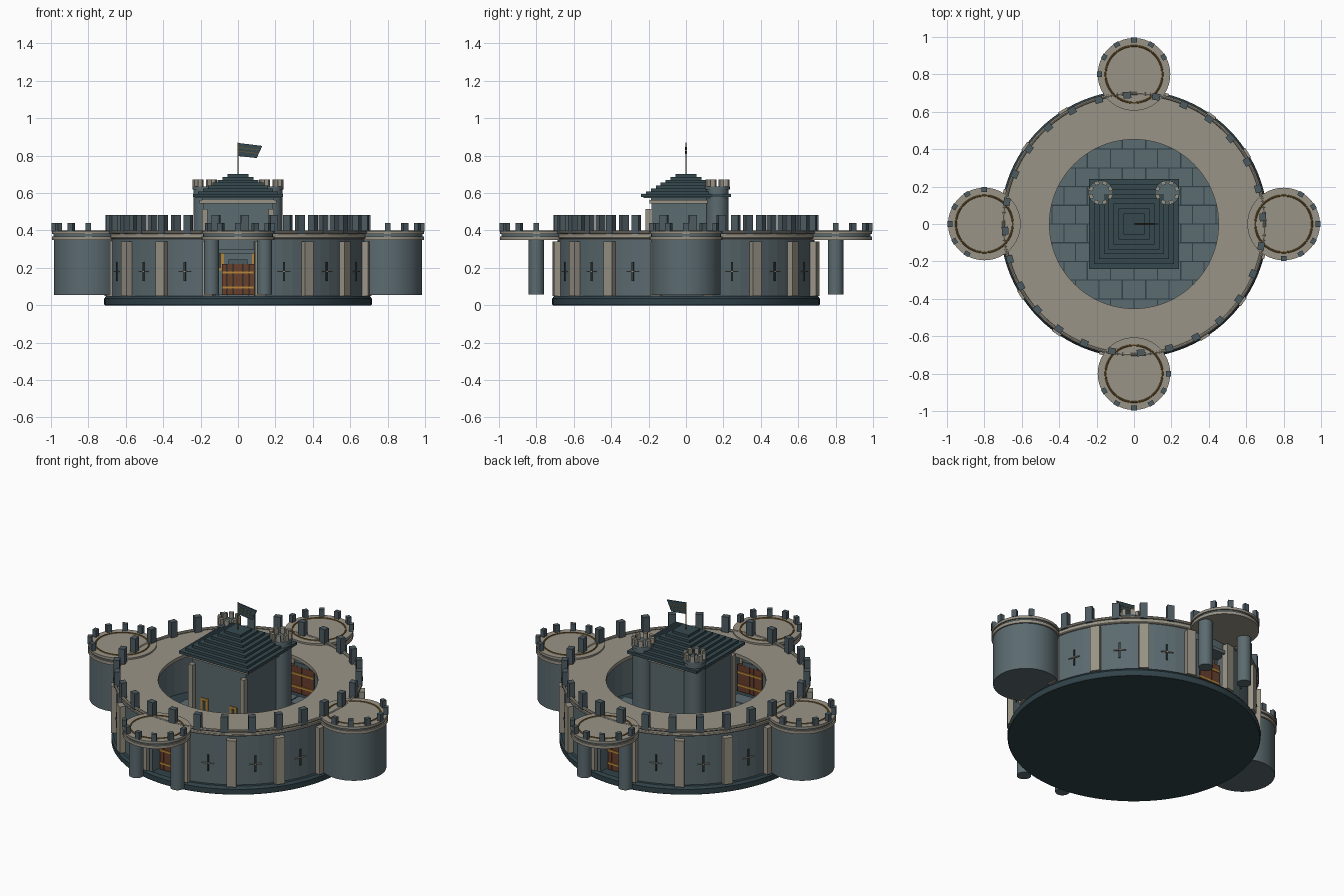
import bpy, bmesh, math
from math import sin, cos, pi, radians
from mathutils import Matrix, Vector

if "Cube" in bpy.data.objects:
    bpy.data.objects.remove(bpy.data.objects["Cube"])


def mat(name, c):
    m = bpy.data.materials.new(name)
    m.diffuse_color = (*c, 1)
    m.use_nodes = True
    m.node_tree.nodes["Principled BSDF"].inputs["Base Color"].default_value = m.diffuse_color
    return m


SLATE = mat("slate stone", (.105, .145, .16))
MERLON = mat("dark slate", (.075, .105, .12))
MORTAR = mat("mortar shadow", (.035, .05, .056))
BASE = mat("base teal", (.03, .055, .066))
ROOF = mat("roof teal", (.035, .066, .078))
SAND = mat("sandstone", (.32, .295, .24))
WOOD = mat("door wood", (.14, .05, .025))
GOLD = mat("gold trim", (.46, .24, .04))
TRIM = mat("bronze ring", (.2, .11, .025))


def make(name, bm, *mats):
    me = bpy.data.meshes.new(name)
    bm.to_mesh(me)
    bm.free()
    for m in mats:
        me.materials.append(m)
    ob = bpy.data.objects.new(name, me)
    bpy.context.collection.objects.link(ob)
    return ob


def add_box(bm, c, s, rot=0):
    M = Matrix.Translation(c) @ Matrix.Rotation(rot, 4, 'Z') @ Matrix.Diagonal((*s, 1))
    bmesh.ops.create_cube(bm, size=1, matrix=M)


def box(name, c, s, m, rot=0):
    bm = bmesh.new()
    add_box(bm, c, s, rot)
    return make(name, bm, m)


def boxes(name, items, m):
    bm = bmesh.new()
    for it in items:
        add_box(bm, *it)
    return make(name, bm, m)


def cyl(name, x, y, r, z0, z1, m, n=48):
    bm = bmesh.new()
    bmesh.ops.create_cone(bm, cap_ends=True, segments=n, radius1=r, radius2=r, depth=z1 - z0,
                          matrix=Matrix.Translation((x, y, (z0 + z1) / 2)))
    return make(name, bm, m)


def lathe(name, prof, m, x=0, y=0, n=96):
    """Revolve a closed (r, z) profile."""
    bm = bmesh.new()
    rings = [[bm.verts.new((x + r * cos(2 * pi * i / n), y + r * sin(2 * pi * i / n), z))
              for r, z in prof] for i in range(n)]
    k = len(prof)
    for i in range(n):
        a, b = rings[i], rings[(i + 1) % n]
        for j in range(k):
            bm.faces.new((a[j], b[j], b[(j + 1) % k], a[(j + 1) % k]))
    bmesh.ops.recalc_face_normals(bm, faces=bm.faces)
    return make(name, bm, m)


def torus(name, R, r, z, m, x=0, y=0, n=96):
    return lathe(name, [(R + r * cos(a * pi / 4), z + r * sin(a * pi / 4)) for a in range(8)], m, x, y, n)


def polar(r, deg, z):
    return Vector((r * cos(radians(deg)), r * sin(radians(deg)), z))


# Base plinth
lathe("base_plinth", [(0, 0), (.712, 0), (.716, .006), (.716, .035), (.705, .05), (0, .05)], BASE)

# Courtyard paving: staggered thin tiles
tiles = []
for j in range(-6, 6):
    for i in range(-5, 6):
        c = Vector(((i + .5 * (j % 2)) * .125, (j + .5) * .1, .053))
        if c.length < .56:
            tiles.append((c, (.119, .094, .008)))
boxes("courtyard_tiles", tiles, SLATE)


# Ring wall: brick faces inset on the outer and inner shells, gates left open
def brick_shell(name, r, sign, n=72, rows=7, z0=.05, z1=.37):
    bm = bmesh.new()
    h = (z1 - z0) / rows
    V = [[bm.verts.new(polar(r, 360 * i / n, z0 + h * j)) for j in range(rows + 1)] for i in range(n)]
    for i in range(n):
        cx = r * cos(2 * pi * (i + .5) / n)
        for j in range(rows):
            if abs(cx) < .1 and j < 5:
                continue
            q = [V[i][j], V[(i + 1) % n][j], V[(i + 1) % n][j + 1], V[i][j + 1]]
            bm.faces.new(q if sign > 0 else q[::-1])
    rim = bmesh.ops.inset_individual(bm, faces=bm.faces[:], thickness=.004, depth=.006)["faces"]
    for f in rim:
        f.material_index = 1
    make(name, bm, SLATE, MORTAR)


brick_shell("wall_outer_bricks", .687, 1)
brick_shell("wall_inner_bricks", .625, -1)

# Wall walk and rim bands
lathe("wall_walk", [(.452, .365), (.695, .365), (.695, .386), (.452, .386)], SAND)
torus("wall_rim", .698, .009, .391, SAND)
torus("wall_lower_band", .692, .007, .362, SAND)

# Wall battlements, buttresses and arrow slits
boxes("wall_merlons", [(polar(.69, 3 + i * 360 / 28, .432), (.035, .042, .1), radians(3 + i * 360 / 28))
                       for i in range(28)], MERLON)
angs = [-13 - 22.5 * i for i in range(16)]
boxes("buttresses", [(polar(.7, a, .195), (.04, .055, .29), radians(a)) for a in angs], SAND)
mids = [a + 11.25 for a in angs if abs(cos(radians(a + 11.25))) > .25]
boxes("arrow_slits", [(polar(.693, a, .18), (.006, .01, .1), radians(a)) for a in mids], MORTAR)
boxes("arrow_slit_bars", [(polar(.695, a, .18), (.008, .07, .005), radians(a)) for a in mids], SAND)

# Front and back gates
for side, s in (("front", -1), ("back", 1)):
    boxes(side + "_gate_jambs", [((x * .112, s * .655, .165), (.022, .085, .23)) for x in (-1, 1)], SLATE)
    box(side + "_gate_lintel", (0, s * .655, .287), (.245, .085, .02), SLATE)
    boxes(side + "_door_planks", [((-.071 + .0285 * i, s * .64, .137), (.027, .022, .165))
                                  for i in range(6)], WOOD)
    boxes(side + "_door_straps", [((0, s * .64, z), (.172, .032, .012)) for z in (.095, .175)], GOLD)
    box(side + "_door_head", (0, s * .64, .232), (.1, .02, .025), MERLON)
    for x in (-.142, .142):
        cyl(side + "_porch_pillar", x, s * .8, .041, .058, .355, SLATE, 24)

# Side drum towers
for side, s in (("left", -1), ("right", 1)):
    cyl(side + "_tower_body", s * .8, 0, .185, .055, .36, SLATE, 64)

# Round platforms over towers and porches
for name, deg, lo in (("right", 0, -90), ("back", 90, -60), ("left", 180, -90), ("front", 270, -60)):
    c = polar(.8, deg, 0)
    cyl(name + "_cap_slab", c.x, c.y, .194, .35, .369, SAND, 64)
    cyl(name + "_cap_neck", c.x, c.y, .186, .369, .382, SLATE, 64)
    cyl(name + "_cap_top", c.x, c.y, .194, .38, .396, SAND, 64)
    torus(name + "_cap_ring", .152, .005, .396, TRIM, c.x, c.y, 64)
    items = []
    for k in range(6):
        a = deg + lo + 30 * k
        items.append((c + polar(.184, a, .417), (.025, .03, .046), radians(a)))
    boxes(name + "_cap_merlons", items, MERLON)

# Keep
box("keep_body", (0, 0, .305), (.37, .37, .51), SLATE)
box("keep_cornice", (0, 0, .553), (.41, .39, .018), SAND)
box("keep_upper_course", (0, 0, .57), (.385, .375, .02), MERLON)
boxes("keep_pilasters", [((x * .178, -.198, .285), (.03, .035, .46)) for x in (-1, 1)], SAND)
for x in (-.1, .1):
    box("keep_window_frame", (x, -.187, .25), (.05, .008, .13), GOLD)
    box("keep_window_slit", (x, -.19, .25), (.02, .008, .1), MORTAR)

# Stepped roof
for i in range(8):
    hw = .24 - .0262 * i
    box("roof_step", (0, 0, .586 + .0152 * i), (2 * hw, 2 * hw, .0165), ROOF)
boxes("roof_eave_lip", [((0, 0, .579), (.455, .455, .012))], MERLON)

# Rear turrets of the keep
for s in (-1, 1):
    x, y = s * .178, .168
    cyl("turret_body", x, y, .06, .05, .625, SLATE, 32)
    cyl("turret_cap", x, y, .066, .618, .636, SLATE, 32)
    boxes("turret_merlons", [(Vector((x, y, 0)) + polar(.055, 22.5 + a * 45, .653), (.02, .024, .038),
                              radians(22.5 + a * 45)) for a in range(8)], SAND)

# Flag
cyl("flag_pole", 0, 0, .004, .69, .87, TRIM, 12)


def banner(name, pts, t, m):
    bm = bmesh.new()
    f = bm.faces.new([bm.verts.new((x, -t / 2, z)) for x, z in pts])
    ex = bmesh.ops.extrude_face_region(bm, geom=[f])["geom"]
    bmesh.ops.translate(bm, verts=[v for v in ex if isinstance(v, bmesh.types.BMVert)], vec=(0, t, 0))
    bmesh.ops.recalc_face_normals(bm, faces=bm.faces)
    make(name, bm, m)


banner("flag_cloth", [(0, .798), (.1, .787), (.13, .852), (0, .868)], .006, ROOF)
for z in (.822, .842):
    banner("flag_stripe", [(.005, z), (.108, z - .012), (.109, z - .009), (.005, z + .003)], .009, TRIM)

# Smooth round parts, keep hard edges
for o in bpy.data.objects:
    o.select_set(True)
    bpy.context.view_layer.objects.active = o
bpy.ops.object.shade_smooth_by_angle(angle=radians(30))
